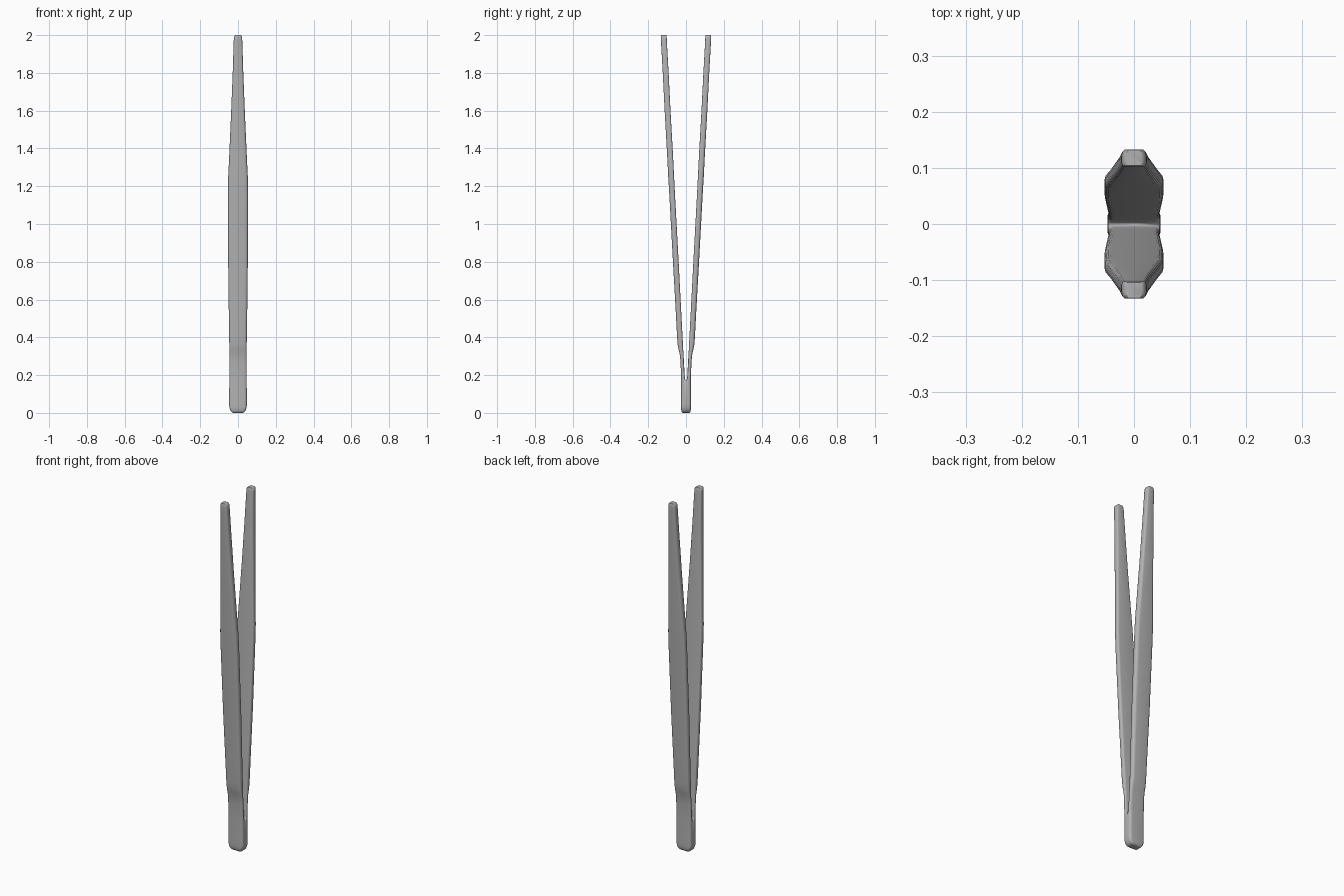
import bpy, bmesh, math

cube = bpy.data.objects.get("Cube")
if cube:
    bpy.data.objects.remove(cube, do_unlink=True)

# Brushed steel
steel = bpy.data.materials.new("steel_grey")
steel.use_nodes = True
colour = (0.45, 0.45, 0.45, 1)
steel.diffuse_color = colour
steel.node_tree.nodes["Principled BSDF"].inputs["Base Color"].default_value = colour

# Stations up one arm: height, inner depth, outer depth, half width
STATIONS = [
    (0.0, 0, 0.017, 0.024), (0.004, 0, 0.022, 0.033), (0.014, 0, 0.025, 0.041),
    (0.03, 0, 0.026, 0.046), (0.05, 0, 0.026, 0.047), (0.172, 0, 0.026, 0.046),
    (0.178, 0.004, 0.026, 0.046), (0.19, 0.0065, 0.026, 0.046),
    (0.27, 0.011, 0.029, 0.045), (0.31, 0.013, 0.033, 0.045),
    (0.335, 0.015, 0.039, 0.046), (0.36, 0.016, 0.044, 0.046),
    (0.40, 0.018, 0.047, 0.047), (0.55, 0.026, 0.055, 0.049),
    (0.80, 0.039, 0.069, 0.052), (1.15, 0.058, 0.088, 0.053),
    (1.25, 0.063, 0.094, 0.052), (1.35, 0.068, 0.099, 0.047),
    (1.60, 0.082, 0.113, 0.036), (1.80, 0.092, 0.123, 0.028),
    (1.96, 0.101, 0.132, 0.023), (1.985, 0.102, 0.133, 0.022),
    (1.996, 0.103, 0.133, 0.019), (2.0, 0.104, 0.132, 0.014),
]
STEPS = 4


def section(inner, outer, half):
    """Rounded bar section; inner corners stay square where the arms are joined."""
    outer_r = (0.32 * half, 0.42 * (outer - inner))
    inner_r = (0.2 * half, 0.3 * (outer - inner)) if inner > 0 else (0, 0)
    points = []
    corners = [(1, outer, outer_r, 0), (-1, outer, outer_r, 1),
               (-1, inner, inner_r, 2), (1, inner, inner_r, 3)]
    for side, y, (rx, ry), quarter in corners:
        centre_x = side * (half - rx)
        centre_y = y - ry if quarter < 2 else y + ry
        for i in range(STEPS + 1):
            a = (quarter + i / STEPS) * math.pi / 2
            points.append((centre_x + rx * math.cos(a), centre_y + ry * math.sin(a)))
    return points


# Loft one arm
bm = bmesh.new()
rings = [[bm.verts.new((x, y, z)) for x, y in section(inner, outer, half)]
         for z, inner, outer, half in STATIONS]
for low, high in zip(rings, rings[1:]):
    for i in range(len(low)):
        j = (i + 1) % len(low)
        bm.faces.new((low[i], low[j], high[j], high[i]))
bm.faces.new(rings[0][::-1])
bm.faces.new(rings[-1])

# Open the joint plane so both halves weld into one handle
bmesh.ops.remove_doubles(bm, verts=bm.verts, dist=0.00001)
joint = [f for f in bm.faces if all(abs(v.co.y) < 0.00001 for v in f.verts)]
bmesh.ops.delete(bm, geom=joint, context='FACES')
bmesh.ops.recalc_face_normals(bm, faces=bm.faces)
mesh = bpy.data.meshes.new("tweezer_arms")
bm.to_mesh(mesh)
bm.free()

arms = bpy.data.objects.new("tweezer_arms", mesh)
bpy.context.collection.objects.link(arms)
mesh.materials.append(steel)

# Mirror front to back
mirror = arms.modifiers.new("opposite_arm", 'MIRROR')
mirror.use_axis = (False, True, False)
mirror.use_clip = True
mirror.merge_threshold = 0.0005

bpy.context.view_layer.objects.active = arms
arms.select_set(True)
bpy.ops.object.modifier_apply(modifier=mirror.name)
bpy.ops.object.shade_smooth_by_angle(angle=math.radians(40))
